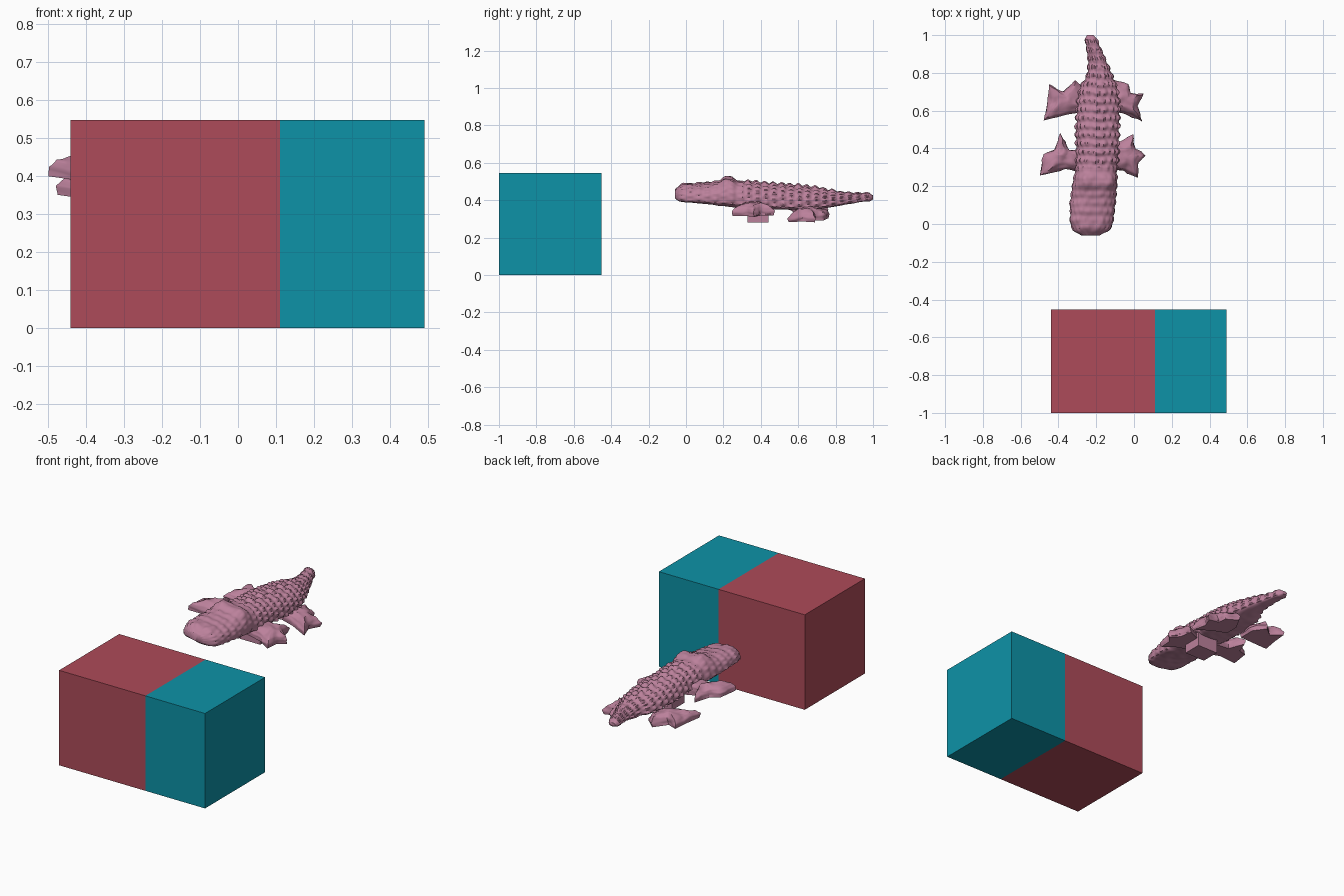
import bpy, bmesh, math
from mathutils import Vector, Matrix, noise

if "Cube" in bpy.data.objects:
    bpy.data.objects.remove(bpy.data.objects["Cube"])

TILT = Matrix.Rotation(math.radians(8), 4, 'Y')
PIVOT = Vector((-0.2, 0.4, 0.40))


def material(name, col):
    m = bpy.data.materials.new(name)
    m.diffuse_color = (*col, 1)
    m.use_nodes = True
    m.node_tree.nodes["Principled BSDF"].inputs["Base Color"].default_value = m.diffuse_color
    return m


RED = material("red", (0.42, 0.07, 0.10))
TEAL = material("teal", (0.004, 0.29, 0.39))
PINK = material("mauve", (0.50, 0.22, 0.33))


def finish(bm, name, mat, smooth=0, tilt=False):
    if tilt:
        bm.transform(Matrix.Translation(PIVOT) @ TILT @ Matrix.Translation(-PIVOT))
    bmesh.ops.recalc_face_normals(bm, faces=bm.faces)
    me = bpy.data.meshes.new(name)
    bm.to_mesh(me)
    bm.free()
    ob = bpy.data.objects.new(name, me)
    bpy.context.collection.objects.link(ob)
    me.materials.append(mat)
    if smooth:
        bpy.ops.object.select_all(action='DESELECT')
        ob.select_set(True)
        bpy.context.view_layer.objects.active = ob
        bpy.ops.object.shade_smooth_by_angle(angle=math.radians(smooth))
    return ob


def box(name, lo, hi, mat):
    bm = bmesh.new()
    bmesh.ops.create_cube(bm, size=1)
    for v in bm.verts:
        v.co = Vector([l + (h - l) * (c + 0.5) for l, h, c in zip(lo, hi, v.co)])
    return finish(bm, name, mat)


# two blocks standing side by side
box("red_block", (-0.44, -1, 0), (0.11, -0.453, 0.547), RED)
box("teal_block", (0.11, -1, 0), (0.49, -0.453, 0.547), TEAL)

# body stations: y, centre x, half width, bottom z, top z
ST = [(-0.06, -0.235, 0.045, 0.41, 0.45), (-0.04, -0.232, 0.09, 0.395, 0.468),
      (0.0, -0.228, 0.112, 0.39, 0.48), (0.10, -0.222, 0.118, 0.385, 0.488),
      (0.17, -0.215, 0.118, 0.375, 0.495), (0.22, -0.21, 0.116, 0.37, 0.512),
      (0.28, -0.203, 0.108, 0.365, 0.498), (0.40, -0.195, 0.108, 0.36, 0.488),
      (0.55, -0.192, 0.113, 0.355, 0.478), (0.65, -0.188, 0.108, 0.355, 0.468),
      (0.72, -0.187, 0.095, 0.36, 0.458), (0.78, -0.182, 0.066, 0.37, 0.449),
      (0.85, -0.19, 0.048, 0.38, 0.44), (0.92, -0.211, 0.037, 0.388, 0.433),
      (0.98, -0.23, 0.031, 0.392, 0.432), (1.0, -0.234, 0.014, 0.402, 0.42)]


def station(y):
    for a, b in zip(ST, ST[1:]):
        if y <= b[0] + 1e-6:
            t = (y - a[0]) / (b[0] - a[0])
            return [p + (q - p) * t for p, q in zip(a, b)]
    return ST[-1]


def scales(y, s):
    # rounded scales in staggered rows along the hide
    row = y / 0.045
    k = s * 9 + 0.5 * (math.floor(row) % 2)
    r = math.hypot(row % 1 - 0.5, k % 1 - 0.5)
    return 0.014 * max(0, 1 - (r / 0.42) ** 2)


# reptile body, head and tail as one lofted skin
NY, NA = 170, 64
bm = bmesh.new()
rings = []
for i in range(NY + 1):
    t = i / NY
    y = -0.06 + 1.06 * t
    _, cx, w, zb, zt = station(y)
    zc = zb + 0.35 * (zt - zb)
    ring = []
    for j in range(NA):
        a = math.tau * j / NA
        c, s = math.cos(a), math.sin(a)
        x = w * math.copysign(abs(c) ** 0.8, c)
        z = (zt - zc) * s ** 0.85 if s >= 0 else -(zc - zb) * abs(s) ** 0.6
        out = Vector((c, 0, s))
        d = 0.004 * noise.noise(Vector((x, y, z)) * 25)
        if s > -0.3:
            d += scales(y, a / math.pi) * (0.45 if y < 0.3 else 0.9) * min(1, w / 0.08)
        # twin dorsal ridges and brow knobs
        if y > 0.31:
            if s > 0:
                ridge = math.exp(-((abs(x) - 0.016) / 0.009) ** 2)
                d += ridge * min(1, w / 0.1) * (0.007 + 0.006 * math.sin(y * 140))
        elif s > 0:
            d += 0.018 * math.exp(-((abs(x) - 0.06) / 0.03) ** 2 - ((y - 0.225) / 0.045) ** 2)
            d += 0.008 * math.exp(-((abs(x) - 0.04) / 0.025) ** 2 - ((y + 0.01) / 0.025) ** 2)
        ring.append(bm.verts.new(Vector((cx + x, y, zc + z)) + out * d))
    rings.append(ring)
for r0, r1 in zip(rings, rings[1:]):
    for j in range(NA):
        k = (j + 1) % NA
        bm.faces.new((r0[j], r0[k], r1[k], r1[j]))
bm.faces.new(rings[0])
bm.faces.new(rings[-1])
finish(bm, "reptile_body", PINK, 50, True)

# splayed webbed feet: top outline swept up into a domed slab
FEET = {
    "front_left_foot": (0.385, [(-0.24, 0.27), (-0.36, 0.29), (-0.50, 0.255), (-0.48, 0.37),
                                (-0.42, 0.395), (-0.385, 0.48), (-0.34, 0.39), (-0.24, 0.40)]),
    "front_right_foot": (0.375, [(-0.15, 0.29), (-0.05, 0.28), (0.025, 0.245), (0.03, 0.32),
                                 (0.07, 0.365), (0.015, 0.40), (0.0, 0.475), (-0.09, 0.425), (-0.15, 0.42)]),
    "rear_left_foot": (0.34, [(-0.24, 0.60), (-0.33, 0.58), (-0.47, 0.55), (-0.45, 0.65),
                              (-0.44, 0.74), (-0.37, 0.70), (-0.30, 0.76), (-0.24, 0.70)]),
    "rear_right_foot": (0.345, [(-0.15, 0.60), (-0.05, 0.585), (0.055, 0.545), (0.03, 0.62),
                                (0.06, 0.69), (-0.01, 0.69), (-0.02, 0.74), (-0.10, 0.765), (-0.15, 0.68)]),
}
for name, (z, pts) in FEET.items():
    bm = bmesh.new()
    mid = Vector((sum(p[0] for p in pts) / len(pts), sum(p[1] for p in pts) / len(pts)))
    levels = []
    for scale, dz in ((0.96, -0.028), (1, -0.005), (0.85, 0.016), (0.45, 0.034)):
        levels.append([bm.verts.new((*(mid + (Vector(p) - mid) * scale), z + dz)) for p in pts])
    n = len(pts)
    for r0, r1 in zip(levels, levels[1:]):
        for j in range(n):
            k = (j + 1) % n
            bm.faces.new((r0[j], r0[k], r1[k], r1[j]))
    tip = bm.verts.new((*mid, z + 0.037))
    for j in range(n):
        bm.faces.new((levels[-1][j], levels[-1][(j + 1) % n], tip))
    bm.faces.new(levels[0])
    bmesh.ops.subdivide_edges(bm, edges=bm.edges[:], cuts=3, use_grid_fill=True)
    for v in bm.verts:
        if v.co.z > z - 0.02:
            v.co += noise.noise_vector(v.co * 28) * 0.009
    finish(bm, name, PINK, 50, True)

# angular block under the chest
box("belly_block", (-0.22, 0.33, 0.28), (-0.09, 0.44, 0.39), PINK)
